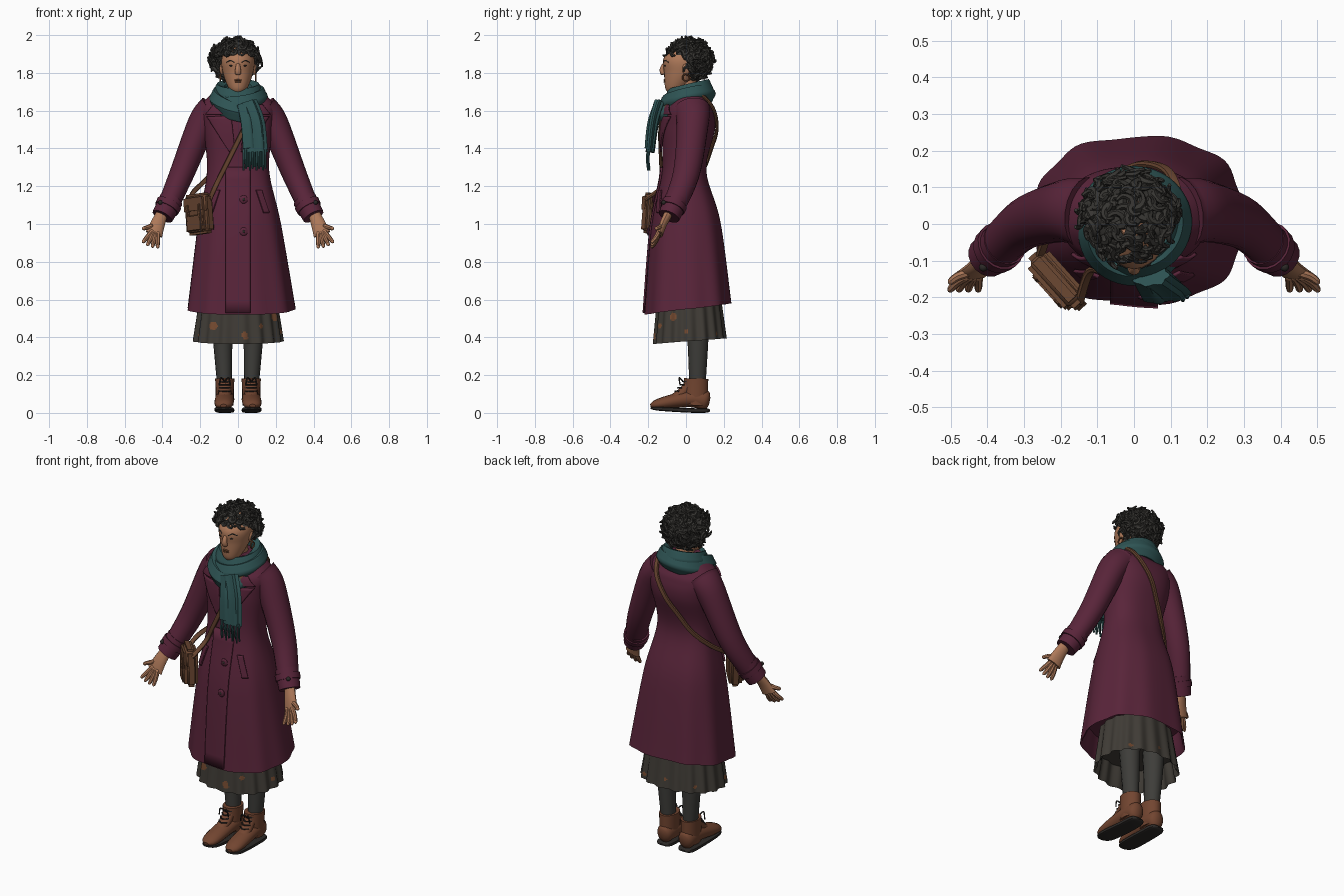
import bpy, bmesh, math, random
from mathutils import Vector, Matrix
from mathutils.bvhtree import BVHTree

random.seed(4)
if "Cube" in bpy.data.objects:
    bpy.data.objects.remove(bpy.data.objects["Cube"])


def material(name, *rgb):
    mat = bpy.data.materials.new(name)
    mat.use_nodes = True
    mat.diffuse_color = (*rgb, 1)
    mat.node_tree.nodes["Principled BSDF"].inputs["Base Color"].default_value = (*rgb, 1)
    return mat


PLUM = material("plum wool", .1, .018, .042)
TEAL = material("teal knit", .027, .087, .087)
SKIN = material("brown skin", .42, .19, .1)
HAIR = material("black hair", .038, .036, .032)
SKIRT = material("charcoal skirt", .05, .044, .036)
TIGHTS = material("grey tights", .048, .047, .042)
RUST = material("rust", .18, .07, .03)
BOOT = material("boot leather", .17, .06, .03)
BAG = material("bag leather", .14, .06, .03)
DARK = material("dark rubber", .025, .022, .02)
UP, BACK, SIDE = Vector((0, 0, 1)), Vector((0, 1, 0)), Vector((1, 0, 0))
SIDES = ((1, "left"), (-1, "right"))


def finish(name, bm, mat):
    bmesh.ops.recalc_face_normals(bm, faces=bm.faces)
    mesh = bpy.data.meshes.new(name)
    bm.to_mesh(mesh)
    bm.free()
    mesh.materials.append(mat)
    ob = bpy.data.objects.new(name, mesh)
    bpy.context.collection.objects.link(ob)
    return ob


def skin(name, mat, *parts):
    """Join parts, each a list of rings and whether it loops."""
    bm = bmesh.new()
    for rings, closed in parts:
        verts = [[bm.verts.new(p) for p in ring] for ring in rings]
        count = len(verts[0])
        following = verts[1:] + verts[:1] if closed else verts[1:]
        for a, b in zip(verts, following):
            for i in range(count):
                j = (i + 1) % count
                bm.faces.new((a[i], a[j], b[j], b[i]))
        if not closed:
            bm.faces.new(verts[0])
            bm.faces.new(verts[-1])
    return finish(name, bm, mat)


def spline(stations, steps, closed=False):
    """Smooth curve through stations with any number of values."""
    count, out = len(stations), []

    def get(i):
        return Vector(stations[i % count if closed else max(0, min(count - 1, i))])

    for i in range(count if closed else count - 1):
        a, b, c, d = [get(i + k) for k in (-1, 0, 1, 2)]
        for k in range(steps):
            t = k / steps
            out.append(b + (c - a + (2 * a - 5 * b + 4 * c - d + (3 * b - a - 3 * c + d) * t) * t) * t / 2)
    return out if closed else out + [get(count - 1)]


def oval(angle, power):
    shape = lambda v: math.copysign(abs(v) ** (2 / power), v)
    return shape(math.cos(angle)), shape(math.sin(angle))


def tube(points, start, end=None, sides=12, ref=BACK, closed=False, folds=0, blunt=False, steps=5, power=2):
    """Sweep an oval along points; start and end give half sizes across and along ref."""
    pair = lambda r: Vector(r if isinstance(r, tuple) else (r, r))
    start, end = pair(start), pair(end or start)
    path, rings = spline(points, steps, closed), []
    last = len(path) - 1
    for i, p in enumerate(path):
        t = i / last
        ahead = path[(i + 1) % (last + 1)] if closed else path[min(i + 1, last)]
        along = ahead - path[i - 1 if closed else max(i - 1, 0)]
        u = along.cross(ref).normalized()
        v = u.cross(along).normalized()
        size = start.lerp(end, t) * (max(.3, math.sqrt(1 - abs(2 * t - 1) ** 5)) if blunt else 1)
        ring = []
        for k in range(sides):
            angle = math.tau * k / sides
            c, d = oval(angle, power)
            ring.append(p + (u * c * size.x + v * d * size.y) * (1 + .1 * math.cos(folds * angle) * bool(folds)))
        rings.append(ring)
    return rings, closed


def loft(stations, sides, power=2, waves=0, depth=0, tilt=0, reach=1, lean=0, steps=8):
    """Stack ovals of height, centre y, half width, half depth; a tilted hem gets a lining."""
    hem, cy, rx, ry = stations[0]
    lining = [(hem + rise, cy, rx * s, ry * s) for rise, s in ((.12, .88), (.01, .96))] if tilt else []
    rings = []
    for z, cy, rx, ry in lining + spline(stations, steps):
        fade, ring = max(0, min(1, 1 - (z - hem) / reach)), []
        for k in range(sides):
            angle = math.tau * k / sides
            c, d = oval(angle, power)
            r = 1 + depth * fade * math.cos(waves * angle)
            ring.append((lean * fade + rx * c * r, cy + ry * d * r, z + tilt * fade * math.sin(angle)))
        rings.append(ring)
    return rings, False


def ball(name, mat, loc, *size):
    bm = bmesh.new()
    bmesh.ops.create_uvsphere(bm, u_segments=14, v_segments=9, radius=1,
                              matrix=Matrix.Translation(loc) @ Matrix.Diagonal((*size, 1)))
    return finish(name, bm, mat)


def tree(ob):
    return BVHTree.FromPolygons([v.co for v in ob.data.vertices], [p.vertices for p in ob.data.polygons])


def surf(target, x, z, lift=0, side=-1):
    """Point just above the front (or back) of a surface."""
    hit = target.ray_cast(Vector((x, side, z)), -side * BACK)[0] or target.find_nearest(Vector((x, side, z)))[0]
    return Vector((x, hit.y + side * lift, z))


def mirrored(s, *points):
    return [(s * x, y, z) for x, y, z in points]


# Coat body with gathers below the waist
coat = tree(skin("coat_body", PLUM, loft([
    (.55, .01, .285, .228), (1, 0, .22, .182), (1.28, -.01, .165, .118), (1.5, .014, .185, .14),
    (1.6, .018, .2, .128), (1.65, .02, .18, .1), (1.72, .02, .1, .07)],
    88, 2.45, waves=9, depth=.02, tilt=.03, reach=.75, lean=.015)))


def panel(name, top, bottom, width, end_width, lift=.01):
    """Strip of cloth wrapped on the coat front between two x, z points."""
    bm, n = bmesh.new(), 12
    grid = []
    for j in range(n + 1):
        mid = Vector(top).lerp(Vector(bottom), j / n)
        w = width + (end_width - width) * j / n
        grid.append([bm.verts.new(surf(coat, mid.x + w * (i / n - .5), mid.y, lift)) for i in range(n + 1)])
    for a, b in zip(grid, grid[1:]):
        for i in range(n):
            bm.faces.new((a[i], a[i + 1], b[i + 1], b[i]))
    thick = finish(name, bm, PLUM).modifiers.new("thickness", 'SOLIDIFY')
    thick.thickness, thick.offset = .009, 0


panel("front_placket", (0, 1.3), (0, .53), .13, .13, .006)
for s, side in SIDES:
    panel(side + "_lapel", (s * .1, 1.57), (s * .03, 1.38), .13, .03)
    panel(side + "_collar", (s * .09, 1.63), (s * .12, 1.58), .08, .1, .014)
    panel(side + "_pocket", (s * .11, 1.18), (s * .15, 1.06), .03, .03)
for z in (.96, 1.13):
    ball("coat_button", PLUM, surf(coat, .03, z, .014), .022, .008, .022)
    ball("button_centre", DARK, surf(coat, .03, z, .02), .008, .004, .008)

# Skirt with scattered rust dots, larger in front
skirt = skin("skirt", SKIRT, loft([(.38, .02, .235, .19), (.62, .015, .2, .165)],
                                  200, 2.2, waves=17, depth=.035, tilt=.015, reach=.6, steps=36))
skirt.data.materials.append(RUST)
dots = [(-math.pi + .3 + i * .5, .41 + .05 * (i % 3), .022 if i % 2 else .015) for i in range(6)]
dots += [(i * .8, random.uniform(.41, .5), .01) for i in range(4)]
for face in skirt.data.polygons:
    c = face.center
    angle = math.atan2(c.y, c.x)
    if c.xy.length > .17 and any(math.hypot((angle - a) * .2, c.z - z) < r for a, z, r in dots):
        face.material_index = 1

for s, side in SIDES:
    # Sleeve, cuff and cuff strap
    skin(side + "_sleeve", PLUM, tube(mirrored(
        s, (.13, .03, 1.6), (.19, .035, 1.53), (.3, 0, 1.26), (.39, -.085, 1.05)), (.09, .1), (.052, .056), 18))
    wrist, cuff = [Vector(p) for p in mirrored(s, (.4, -.09, 1.04), (.352, -.05, 1.13))]
    skin(side + "_cuff", PLUM, tube([cuff, wrist], .064, .058, 18))
    skin(side + "_cuff_strap", PLUM, tube([cuff.lerp(wrist, t) for t in (.25, .55)], .069, .067, 18))
    ball(side + "_cuff_button", DARK, cuff.lerp(wrist, .4) + Vector((s * .04, -.052, .02)), .012, .012, .012)
    # Open hand, fingers fanned from the outward thumb
    palm = Vector((s * .425, -.12, 1))
    hand = [tube([wrist + UP * .02, palm, palm + Vector((s * .02, -.018, -.055))], (.03, .024), (.046, .016))]
    for i in range(5):
        angle = math.radians(-38 - 13 * i if i else -18)
        ray = Vector((s * math.cos(angle), -.5, math.sin(angle))) * (.128 if i else .085)
        hand.append(tube([palm + ray * .3, palm + ray * .7 + BACK * .006, palm + ray], .014, .01, 8, blunt=True))
    skin(side + "_hand", SKIN, *hand)
    # Leg and laced boot
    x = s * .07
    skin(side + "_leg", TIGHTS, tube([(s * .085, .06, .6), (s * .08, .063, .36), (x, .06, .12)],
                                     (.064, .068), (.036, .04), 16))
    toe = Vector((s * .077, -.188, .038))
    skin(side + "_boot", BOOT, tube([(x, .05, .04), (x, .054, .182)], (.046, .066), (.051, .065), 18),
         tube([(x, .125, .06), (x, .02, .075), toe], (.046, .062), (.055, .028), 16, UP, blunt=True, steps=8),
         tube([(x, .02, .15), (x, -.015, .11), (s * .074, -.07, .07)], (.034, .03), (.036, .026), 12, UP))
    skin(side + "_sole", DARK, tube([(x, .128, .013), (x, .02, .013), toe - UP * .014], (.047, .013), (.055, .011),
                                    16, UP, blunt=True, steps=8, power=4))
    laces = []
    for i in range(4):
        knot = Vector((x, -.058 + .014 * i, .115 + .017 * i))
        hook = SIDE * .028
        laces.append(tube([knot - hook + BACK * .02, knot, knot + hook + BACK * .02], .004, sides=6))
    for d in (-1, 1):
        laces.append(tube([knot, knot + Vector((d * .02, -.02, .02)), knot + Vector((d * .03, -.015, -.02))], .004, sides=6))
    skin(side + "_laces", DARK, *laces)

# Head and face
head = tree(skin("head", SKIN, loft([(1.69, -.07, .02, .02), (1.72, -.055, .05, .055), (1.8, -.022, .08, .094),
                                     (1.88, -.01, .086, .107), (1.96, .01, .04, .05)], 28)))
skin("neck", SKIN, tube([(0, .02, 1.6), (0, 0, 1.78)], .055, .05))
skin("nose", SKIN, tube([(0, -.11, 1.855), (0, -.127, 1.82), (0, -.12, 1.79)], .009, (.02, .015), blunt=True))
for z in (1.753, 1.762):
    ball("lip", RUST, surf(head, 0, z, -.002), .02, .007, .005)
for s, side in SIDES:
    ball(side + "_eye", DARK, surf(head, s * .036, 1.838), .011, .004, .004)
    brow = [surf(head, s * .02 * i, 1.866 - .01 * abs(i - 2)) for i in (1, 2, 3)]
    skin(side + "_brow", HAIR, tube(brow, .003, sides=6, ref=UP))
    ball(side + "_ear", SKIN, (s * .086, 0, 1.82), .012, .02, .03)
    hoop = [Vector((s * .094, 0, 1.775)) + Matrix.Rotation(k, 3, 'X') @ UP * .018 for k in range(6)]
    skin(side + "_earring", RUST, tube(hoop, .004, sides=6, ref=SIDE, closed=True))

# Curly hair: cap open at the face, covered in loose tapered curls
centre, size = Vector((-.014, .015, 1.868)), Vector((.114, .11, .096))


def bare(p):
    return p.y < .005 and p.z < 1.895 or p.z < 1.78


bm = bmesh.new()
bmesh.ops.create_icosphere(bm, subdivisions=4, radius=1,
                           matrix=Matrix.Translation(centre) @ Matrix.Diagonal((*size, 1)))
bmesh.ops.delete(bm, geom=[f for f in bm.faces if bare(f.calc_center_median())], context='FACES')
finish("hair_cap", bm, HAIR)
curls, total, golden = [], 240, math.pi * (3 - math.sqrt(5))
for i in range(total):
    h = 1 - (2 * i + 1) / total
    out = Matrix.Rotation(i * golden, 3, 'Z') @ Vector((math.sqrt(1 - h * h), 0, h))
    root = centre + out * size
    if not bare(root):
        u = out.orthogonal().normalized()
        v, turn, radius = out.cross(u), random.uniform(0, 6), random.uniform(.014, .024)
        rise = random.uniform(.003, .0085)
        coil = [root + out * rise * k + (u * math.cos(turn + k) + v * math.sin(turn + k)) * radius
                for k in range(5)]
        curls.append(tube(coil, .015, .005, 6, out, steps=2))
skin("hair_curls", HAIR, *curls)


# Scarf: wrapped loops, hanging tail and fringe
def wrap(radius, cy, height, slope, lean, width):
    ring = [Matrix.Rotation(math.tau * k / 14, 3, 'Z') @ SIDE for k in range(14)]
    return tube([(radius * p.x, cy + radius * .95 * p.y, height + slope * p.y + lean * p.x) for p in ring],
                (width, .045), sides=20, ref=UP, closed=True, folds=5)


skin("scarf_wraps", TEAL, wrap(.1, .015, 1.695, .025, 0, .03), wrap(.122, .006, 1.66, .03, .015, .033),
     wrap(.115, -.022, 1.635, .045, -.03, .034))
skin("scarf_tail", TEAL,
     tube([(.045, -.14, 1.64), (.08, -.172, 1.53), (.088, -.19, 1.38)], (.052, .03), (.064, .022), 28, folds=7),
     tube([(.03, -.14, 1.63), (.05, -.18, 1.53), (.06, -.2, 1.4)], (.035, .03), (.037, .018), 20, folds=5))
fringe = []
for i in range(11):
    knot = Vector((.03 + i * .0115, -.193 - .008 * (i % 2), 1.395))
    fringe.append(tube([knot, knot - BACK * .006 - UP * .05, knot - UP * (.112 - .01 * (i % 3))], .0075, .005, 6))
skin("scarf_fringe", TEAL, *fringe)

# Shoulder bag and cross-body strap
frame = (Matrix.Translation((-.205, -.155, 1.05)) @ Matrix.Rotation(math.radians(-48), 4, 'Z')
         @ Matrix.Rotation(-.1, 4, 'Y'))


def box(name, loc, size, bevel=.006):
    bm = bmesh.new()
    bmesh.ops.create_cube(bm, size=1, matrix=Matrix.Translation(loc) @ Matrix.Diagonal((*size, 1)))
    bmesh.ops.bevel(bm, geom=bm.edges[:], offset=bevel, segments=3, affect='EDGES')
    bm.transform(frame)
    finish(name, bm, BAG)


box("bag_body", (0, 0, 0), (.18, .07, .21), .02)
box("bag_flap", (0, -.008, .055), (.186, .066, .11), .02)
box("bag_pocket", (0, -.034, -.045), (.125, .026, .095), .01)
for x in (-.045, .045):
    box("bag_tab", (x, -.041, .01), (.02, .014, .09), .004)
front = [surf(coat, -.12 + .05 * i, 1.2 + .1 * i, .012) for i in range(5)]
rear = [surf(coat, .085 - .065 * i, 1.6 - .1 * i, .01, 1) for i in range(4)]
strap = [(-.15, -.215, 1.13), *front, (.115, -.05, 1.685), (.125, .03, 1.7), (.115, .1, 1.67), *rear,
         (-.185, .035, 1.22), (-.235, -.03, 1.17), (-.258, -.09, 1.12)]
skin("bag_strap", BAG, tube(strap, (.013, .009), sides=8, ref=BACK + UP * .2, power=3))

# Smooth shading with sharp creases kept
bpy.ops.object.select_all(action='DESELECT')
for ob in bpy.context.scene.objects:
    if ob.type == 'MESH':
        ob.select_set(True)
        bpy.context.view_layer.objects.active = ob
bpy.ops.object.shade_smooth_by_angle(angle=math.radians(40))
